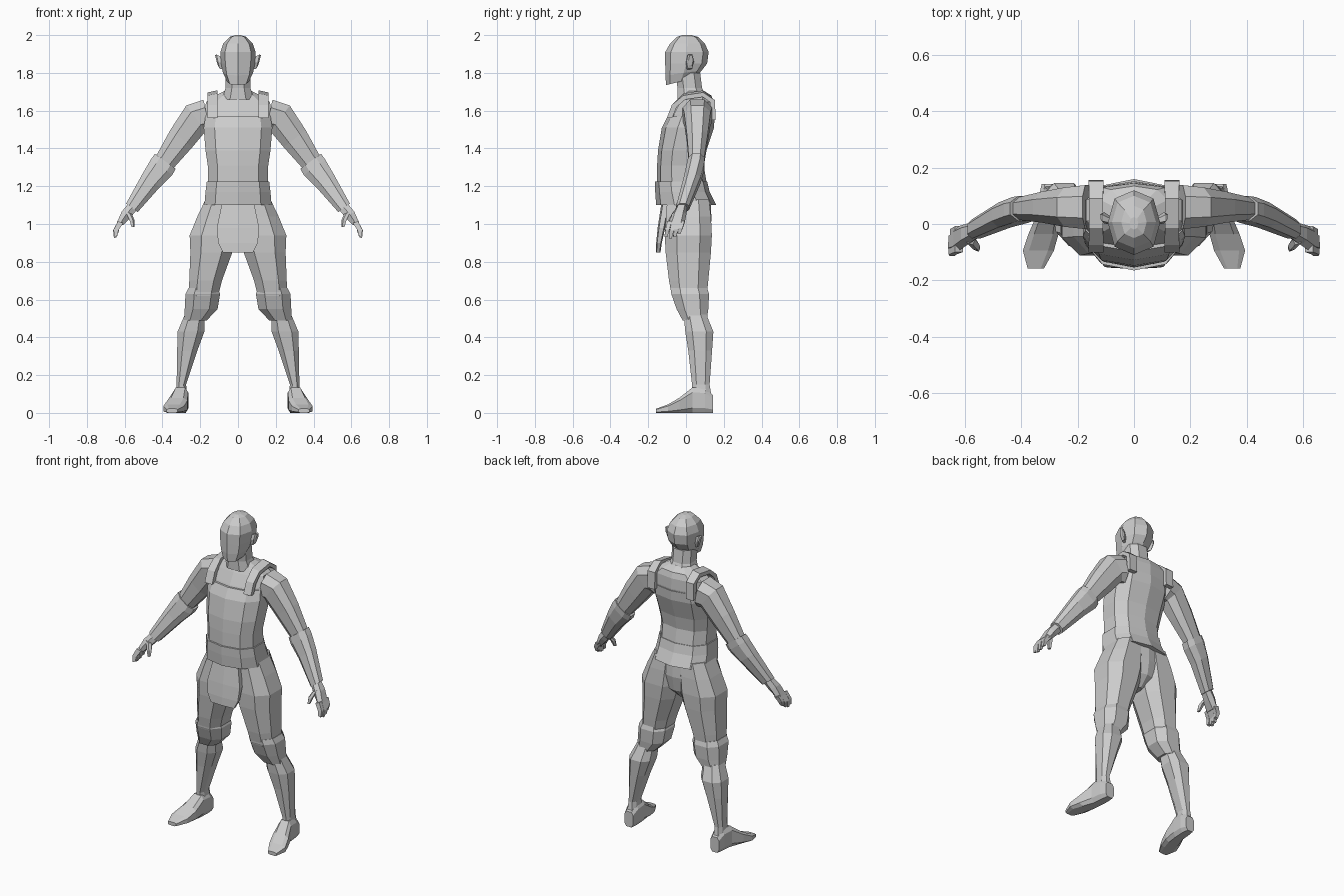
import bpy, bmesh, math
from mathutils import Vector


def box(x0, x1, y0, y1, z, tilt=0, pitch=0):
    """Horizontal ring described by its extents."""
    return ((x0 + x1) / 2, (y0 + y1) / 2, z, (x1 - x0) / 2, (y1 - y0) / 2, tilt, pitch)


def upright(x0, x1, z0, z1, y):
    """Ring in the xz plane described by its extents."""
    return ((x0 + x1) / 2, y, (z0 + z1) / 2, (x1 - x0) / 2, (z1 - z0) / 2, 0, 90)


def loft(name, rings, n=8, e=0.8, phase=0.5, mirror=False):
    """Skin faceted super-ellipse rings (x, y, z, a, b, tilt, pitch)."""
    angles = [2 * math.pi * (i + phase) / n for i in range(n)]
    shape = [(math.copysign(abs(math.cos(t)) ** e, math.cos(t)) if abs(math.cos(t)) > 1e-6 else 0,
              math.copysign(abs(math.sin(t)) ** e, math.sin(t)) if abs(math.sin(t)) > 1e-6 else 0)
             for t in angles]
    mx = max(abs(p[0]) for p in shape)
    my = max(abs(p[1]) for p in shape)
    bm = bmesh.new()
    loops = []
    for r in rings:
        x, y, z, a, b, tilt, pitch = (tuple(r) + (0, 0))[:7]
        t, p = math.radians(tilt), math.radians(pitch)
        u = Vector((math.cos(t), 0, math.sin(t)))
        v = Vector((0, math.cos(p), math.sin(p)))
        loops.append([bm.verts.new(Vector((x, y, z)) + u * (a * c / mx) + v * (b * s / my))
                      for c, s in shape])
    for lo, hi in zip(loops, loops[1:]):
        for i in range(n):
            j = (i + 1) % n
            bm.faces.new((lo[i], lo[j], hi[j], hi[i]))
    bm.faces.new(loops[0])
    bm.faces.new(loops[-1])
    bmesh.ops.recalc_face_normals(bm, faces=bm.faces)
    me = bpy.data.meshes.new(name)
    bm.to_mesh(me)
    bm.free()
    ob = bpy.data.objects.new(name, me)
    bpy.context.collection.objects.link(ob)
    if mirror:
        m = ob.modifiers.new("mirror", 'MIRROR')
        m.use_axis = (True, False, False)
    return ob


def sym(w, y0, y1, z, pitch=0):
    return box(-w, w, y0, y1, z, 0, pitch)


# Head: flat face ridge, sloping jaw, rounded crown
loft("head", [
    sym(.058, -.108, .055, 1.755, 14),
    sym(.080, -.110, .085, 1.80, 8),
    sym(.090, -.110, .112, 1.85),
    sym(.093, -.110, .120, 1.91),
    sym(.078, -.085, .100, 1.955),
    sym(.045, -.050, .065, 1.99),
    sym(.015, -.020, .025, 2.0)], n=8, phase=0, e=.85)
loft("ear", [(.082, .012, 1.85, .032, .014, 85), (.106, .022, 1.86, .038, .020, 78),
             (.115, .026, 1.868, .026, .012, 75)], n=6, mirror=True)
loft("neck", [sym(.085, -.045, .115, 1.66), sym(.066, -.045, .085, 1.72),
              sym(.066, -.055, .075, 1.80)])

# Upper body and vest
loft("chest", [
    sym(.170, -.115, .140, 1.50), sym(.175, -.080, .148, 1.58),
    sym(.170, -.045, .145, 1.645), sym(.120, -.025, .135, 1.68),
    sym(.070, -.020, .095, 1.705)], n=10)
loft("vest", [
    sym(.158, -.155, .112, 1.20), sym(.160, -.153, .094, 1.31),
    sym(.172, -.148, .108, 1.39), sym(.182, -.128, .148, 1.51),
    sym(.172, -.098, .152, 1.57)], n=10)
loft("vest_strap", [
    (.135, -.088, 1.56, .026, .014, 0, 0), (.135, -.062, 1.625, .026, .014, 0, -25),
    (.135, -.010, 1.675, .026, .012, -12, -65), (.135, .090, 1.69, .026, .012, -12, -95),
    (.135, .140, 1.65, .026, .014, 0, -160), (.135, .143, 1.55, .026, .014, 0, -180)],
    n=4, mirror=True)
loft("waistband", [
    sym(.178, -.158, .160, 1.10, 0), sym(.172, -.163, .125, 1.17), sym(.165, -.165, .112, 1.225)], n=10)

# Hips and front flap
loft("pelvis", [
    sym(.020, -.050, .060, .87), sym(.100, -.095, .120, .93),
    sym(.180, -.110, .135, 1.02), sym(.165, -.110, .130, 1.14)], n=10)
loft("front_flap", [
    sym(.080, -.160, -.135, .85), sym(.105, -.158, -.128, .90),
    sym(.112, -.150, -.110, .98), sym(.085, -.130, -.085, 1.11)], n=6, e=.6)

# Legs
loft("thigh", [
    box(.105, .260, -.075, .110, .62), box(.085, .258, -.090, .118, .70),
    box(.030, .252, -.108, .132, .85), box(.004, .256, -.112, .137, .94),
    box(.003, .215, -.105, .132, 1.04), box(.010, .172, -.100, .122, 1.13)], mirror=True)
loft("knee_cuff", [
    box(.165, .285, -.018, .110, .49), box(.108, .282, -.050, .118, .55),
    box(.095, .278, -.078, .122, .63), box(.108, .262, -.080, .112, .66)], mirror=True)
loft("shin", [
    box(.268, .332, .035, .135, .09), box(.275, .325, .032, .125, .15),
    box(.215, .322, .012, .138, .33), box(.178, .320, -.004, .145, .43),
    box(.175, .282, -.012, .108, .52)], mirror=True)
loft("foot", [
    upright(.270, .328, 0, .095, .142), upright(.262, .338, 0, .130, .100),
    upright(.264, .345, 0, .135, .035), upright(.268, .375, 0, .080, -.035),
    upright(.285, .395, 0, .045, -.095), upright(.320, .378, 0, .022, -.158)],
    e=.55, mirror=True)

# Arms
loft("upper_arm", [
    (.165, .060, 1.575, .085, .078, 78), (.222, .060, 1.560, .085, .070, 52),
    (.300, .060, 1.452, .074, .055, 38), (.390, .055, 1.325, .056, .040, 38)], mirror=True)
loft("forearm", [
    (.385, .055, 1.332, .068, .044, 36), (.405, .050, 1.300, .070, .046, 36),
    (.460, .032, 1.230, .058, .044, 38), (.562, -.018, 1.085, .038, .034, 36)], mirror=True)

# Hands
loft("palm", [
    (.555, -.020, 1.095, .028, .028, 36), (.592, -.036, 1.050, .028, .038, 32),
    (.625, -.052, 1.000, .018, .044, 20)], n=6, mirror=True)
for i in range(4):
    y = -.088 + i * .023
    s = (1.0, 1.1, 1.0, .8)[i]
    loft(f"finger_{i + 1}", [
        (.622, y, 1.010, .015, .0115, 20),
        (.622 + .024 * s, y - .010, 1.010 - .042 * s, .013, .011, 10),
        (.622 + .024 * s, y - .018, 1.010 - .075 * s, .009, .008, -20)], n=4, e=.6, mirror=True)
loft("thumb", [
    (.580, -.055, 1.060, .018, .018, 20), (.562, -.078, 1.020, .015, .015),
    (.556, -.088, .985, .009, .010)], n=5, mirror=True)
